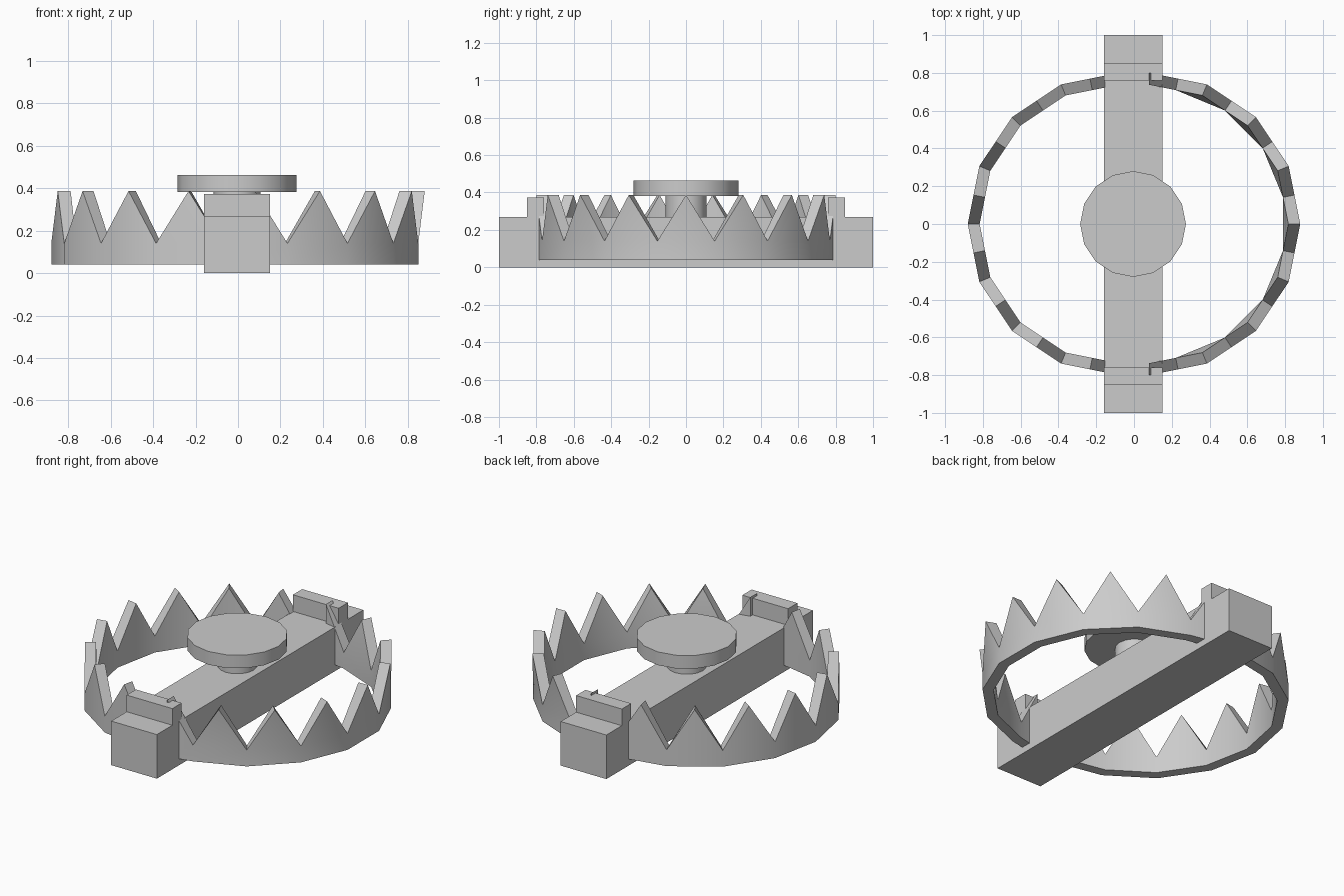
import bpy, bmesh
from math import cos, sin, radians
from mathutils import Vector

if "Cube" in bpy.data.objects:
    bpy.data.objects.remove(bpy.data.objects["Cube"])

CX = -0.005  # centre line of bar and plate


def smooth(ob):
    bpy.ops.object.select_all(action='DESELECT')
    ob.select_set(True)
    bpy.context.view_layer.objects.active = ob
    bpy.ops.object.shade_smooth_by_angle(angle=radians(30))


def box(name, lo, hi):
    lo, hi = Vector(lo), Vector(hi)
    bpy.ops.mesh.primitive_cube_add(size=1, location=(lo + hi) / 2)
    ob = bpy.context.object
    ob.name = name
    ob.scale = hi - lo
    bpy.ops.object.transform_apply(location=False, rotation=False, scale=True)


def disc(name, r, z0, z1):
    bpy.ops.mesh.primitive_cylinder_add(vertices=16, radius=r, depth=z1 - z0,
                                        location=(CX, 0, (z0 + z1) / 2))
    bpy.context.object.name = name
    smooth(bpy.context.object)


def jaw(name, side, peak_on_corner):
    """Half ring of 22.5 degree facets; teeth rise between the valley points."""
    R_OUT, R_IN, Z0, ZV, ZP = 0.80, 0.737, 0.04, 0.14, 0.387
    flat = cos(radians(11.25))
    bm = bmesh.new()

    def point(r, k, z):  # k counts half facets from one end; odd k = mid-facet
        r = r * flat if k % 2 else r
        a = radians(-90 + 11.25 * k)
        return bm.verts.new((side * (0.08 + r * cos(a)), r * sin(a), z))

    def is_peak(k):
        return (k % 2 == 0) == peak_on_corner

    ks = [k for k in range(17) if not is_peak(k) or k in (0, 16)]
    bot, low, top = {}, {}, {}
    for k in range(17):
        if k in ks:
            bot[k] = [point(r, k, Z0) for r in (R_OUT, R_IN)]
            low[k] = [point(r, k, ZV) for r in (R_OUT, R_IN)]
        if is_peak(k):
            top[k] = [point(r, k, ZP) for r in (R_OUT, R_IN)]

    def slope(p, q):
        bm.faces.new((p[0], q[0], q[1], p[1]))

    for a, b in zip(ks, ks[1:]):
        for s in (0, 1):
            bm.faces.new((bot[a][s], bot[b][s], low[b][s], low[a][s]))
        slope(bot[a], bot[b])
        # whole tooth, or half tooth at an end
        peak = next(k for k in range(a, b + 1) if is_peak(k))
        for s in (0, 1):
            bm.faces.new((low[a][s], low[b][s], top[peak][s]))
        for k in (a, b):
            if k != peak or b - a == 2:
                slope(low[k], top[peak])
    for k in (0, 16):  # end caps
        slope(bot[k], low[k])
        if is_peak(k):
            slope(low[k], top[k])
    bmesh.ops.recalc_face_normals(bm, faces=bm.faces)
    me = bpy.data.meshes.new(name)
    bm.to_mesh(me)
    bm.free()
    ob = bpy.data.objects.new(name, me)
    bpy.context.collection.objects.link(ob)
    smooth(ob)


# Base bar with a raised ridge at each end
box("base_bar", (-0.16, -1, 0), (0.15, 1, 0.27))
box("ridge_front", (-0.16, -0.85, 0.27), (0.15, -0.76, 0.372))
box("ridge_back", (-0.16, 0.76, 0.27), (0.15, 0.85, 0.372))

# Trigger plate on its post
disc("post", 0.11, 0.27, 0.385)
disc("trigger_plate", 0.28, 0.382, 0.463)

# Toothed jaws, offset by half a tooth from each other
jaw("jaw_right", 1, True)
jaw("jaw_left", -1, False)
